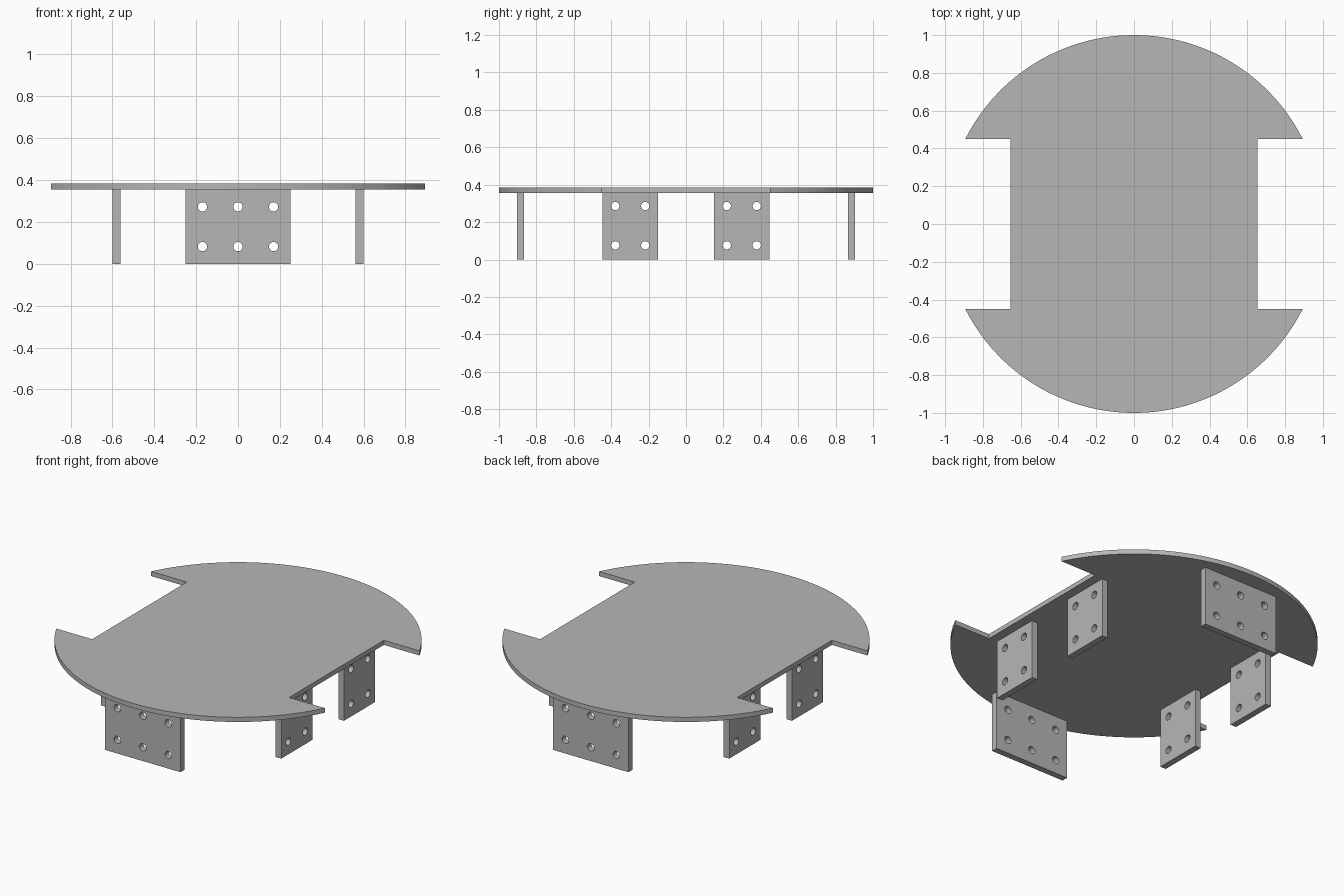
import bpy, bmesh
from math import cos, sin, pi, asin, radians
from mathutils import Matrix

cube = bpy.data.objects.get("Cube")
if cube:
    bpy.data.objects.remove(cube, do_unlink=True)

grey = bpy.data.materials.new("plain grey")
grey.use_nodes = True
colour = (0.47, 0.47, 0.47, 1)
grey.diffuse_color = colour
grey.node_tree.nodes["Principled BSDF"].inputs["Base Color"].default_value = colour

DECK_BOTTOM, DECK_TOP = 0.356, 0.384
NOTCH_X, NOTCH_Y = 0.655, 0.45


def arc(cx, cy, r, start, end, n):
    return [(cx + r * cos(start + (end - start) * i / n),
             cy + r * sin(start + (end - start) * i / n)) for i in range(n + 1)]


def plate(name, loops, thickness, matrix):
    """Flat plate from an outline plus hole loops, centred on its thickness."""
    curve = bpy.data.curves.new(name + "_outline", "CURVE")
    curve.dimensions = "2D"
    curve.fill_mode = "BOTH"
    curve.extrude = thickness / 2
    for loop in loops:
        spline = curve.splines.new("POLY")
        spline.points.add(len(loop) - 1)
        for point, (x, y) in zip(spline.points, loop):
            point.co = (x, y, 0, 1)
        spline.use_cyclic_u = True
    helper = bpy.data.objects.new(name + "_outline", curve)
    bpy.context.collection.objects.link(helper)
    graph = bpy.context.evaluated_depsgraph_get()
    mesh = bpy.data.meshes.new_from_object(helper.evaluated_get(graph))
    bpy.data.objects.remove(helper, do_unlink=True)

    bm = bmesh.new()
    bm.from_mesh(mesh)
    bmesh.ops.remove_doubles(bm, verts=bm.verts, dist=0.0001)
    bmesh.ops.recalc_face_normals(bm, faces=bm.faces)
    bm.transform(matrix)
    bm.to_mesh(mesh)
    bm.free()
    mesh.materials.clear()
    mesh.materials.append(grey)
    obj = bpy.data.objects.new(name, mesh)
    bpy.context.collection.objects.link(obj)
    bpy.ops.object.select_all(action="DESELECT")
    obj.select_set(True)
    bpy.context.view_layer.objects.active = obj
    bpy.ops.object.shade_smooth_by_angle(angle=radians(30))
    return obj


def bracket(name, width, hole_xs, hole_zs, matrix):
    """Upright mounting plate with a grid of through holes."""
    w = width / 2
    loops = [[(-w, 0), (w, 0), (w, DECK_BOTTOM), (-w, DECK_BOTTOM)]]
    for x in hole_xs:
        for z in hole_zs:
            loops.append(arc(x, z, 0.022, 0, 2 * pi, 32)[:-1])
    upright = Matrix.Rotation(pi / 2, 4, "X")
    return plate(name, loops, 0.038, matrix @ upright)


# Round deck with a rectangular notch on each side
tip = asin(NOTCH_Y)
half = arc(0, 0, 1, tip, pi - tip, 96) + [(-NOTCH_X, NOTCH_Y)]
half.insert(0, (NOTCH_X, NOTCH_Y))
outline = half + [(-x, -y) for x, y in half]
plate("deck", [outline], DECK_TOP - DECK_BOTTOM,
      Matrix.Translation((0, 0, (DECK_TOP + DECK_BOTTOM) / 2)))

# Wide brackets at front and back
for name, side in (("front", -1), ("back", 1)):
    bracket(name + "_bracket", 0.5, (-0.17, 0, 0.17), (0.082, 0.272),
            Matrix.Translation((0, side * 0.885, 0)))

# Narrow brackets, two on each side
turn = Matrix.Rotation(pi / 2, 4, "Z")
for side_name, sx in (("left", 1), ("right", -1)):
    for end_name, sy in (("front", -1), ("back", 1)):
        bracket(f"{end_name}_{side_name}_bracket", 0.296, (-0.08, 0.08), (0.076, 0.286),
                Matrix.Translation((sx * 0.581, sy * 0.298, 0)) @ turn)
